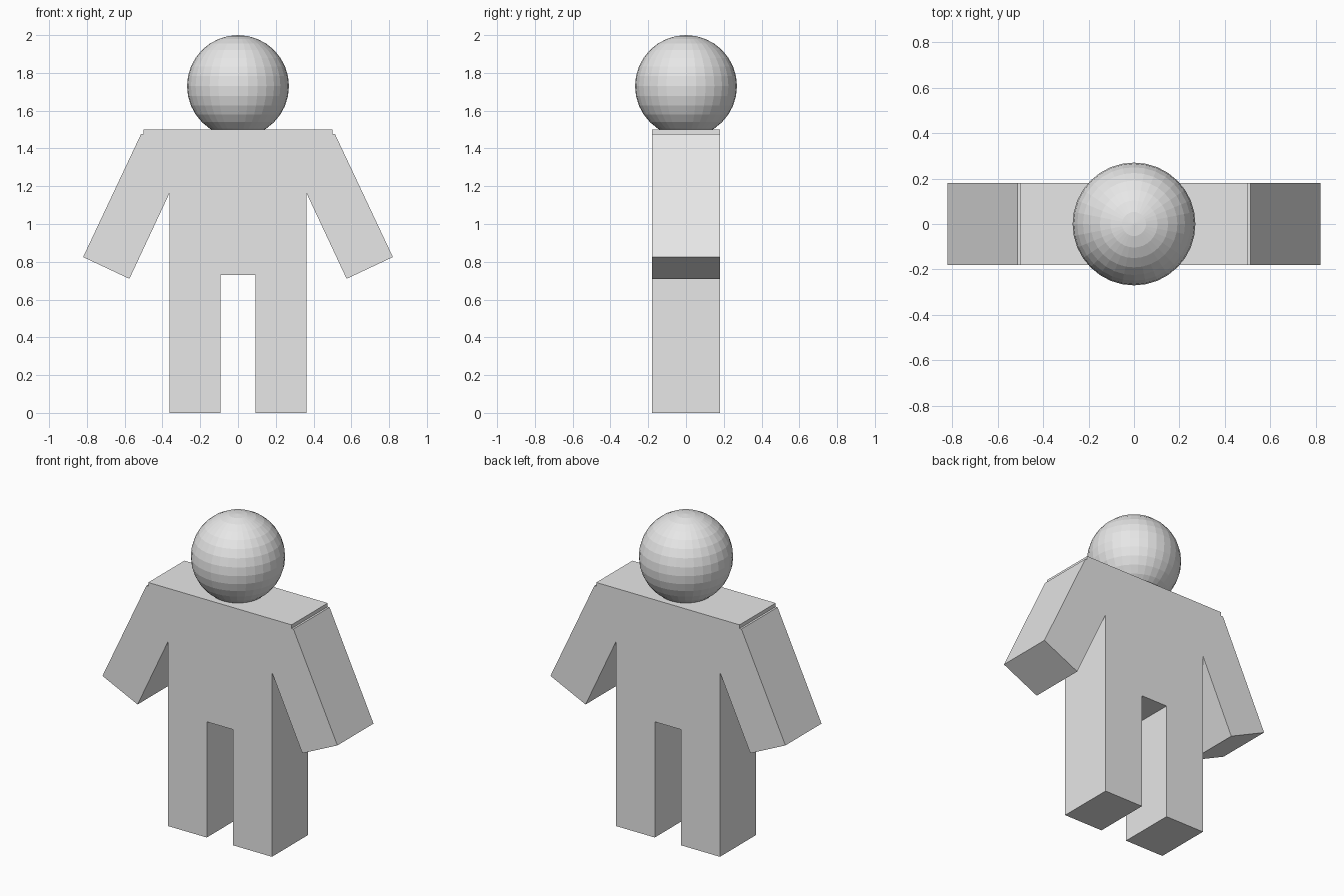
import bpy
import bmesh

cube = bpy.data.objects.get("Cube")
if cube:
    bpy.data.objects.remove(cube, do_unlink=True)

# One plain grey for the whole figure
grey = bpy.data.materials.new("light_grey")
grey.use_nodes = True
colour = (0.8, 0.8, 0.8, 1)
grey.diffuse_color = colour
grey.node_tree.nodes["Principled BSDF"].inputs["Base Color"].default_value = colour


def add_object(name, bm):
    bmesh.ops.recalc_face_normals(bm, faces=bm.faces)
    mesh = bpy.data.meshes.new(name)
    bm.to_mesh(mesh)
    bm.free()
    mesh.materials.append(grey)
    obj = bpy.data.objects.new(name, mesh)
    bpy.context.collection.objects.link(obj)
    return obj


# Body: half outline from shoulder to crotch, mirrored and extruded in depth
HALF_DEPTH = 0.18
shoulder = [(0.5, 1.5), (0.5, 1.477), (0.513, 1.477)]
arm = [(0.82, 0.825), (0.575, 0.71), (0.363, 1.163)]
leg = [(0.363, 0), (0.092, 0), (0.092, 0.73)]
half = shoulder + arm + leg
outline = half + [(-x, z) for x, z in reversed(half)]

bm = bmesh.new()
front = bm.faces.new([bm.verts.new((x, -HALF_DEPTH, z)) for x, z in outline])
back = bmesh.ops.extrude_face_region(bm, geom=[front], use_keep_orig=True)
moved = [v for v in back["geom"] if isinstance(v, bmesh.types.BMVert)]
bmesh.ops.translate(bm, verts=moved, vec=(0, 2 * HALF_DEPTH, 0))
add_object("body", bm)

# Head: faceted ball sunk slightly into the shoulders
bm = bmesh.new()
bmesh.ops.create_uvsphere(bm, u_segments=32, v_segments=16, radius=0.27)
head = add_object("head", bm)
head.location.z = 1.73
